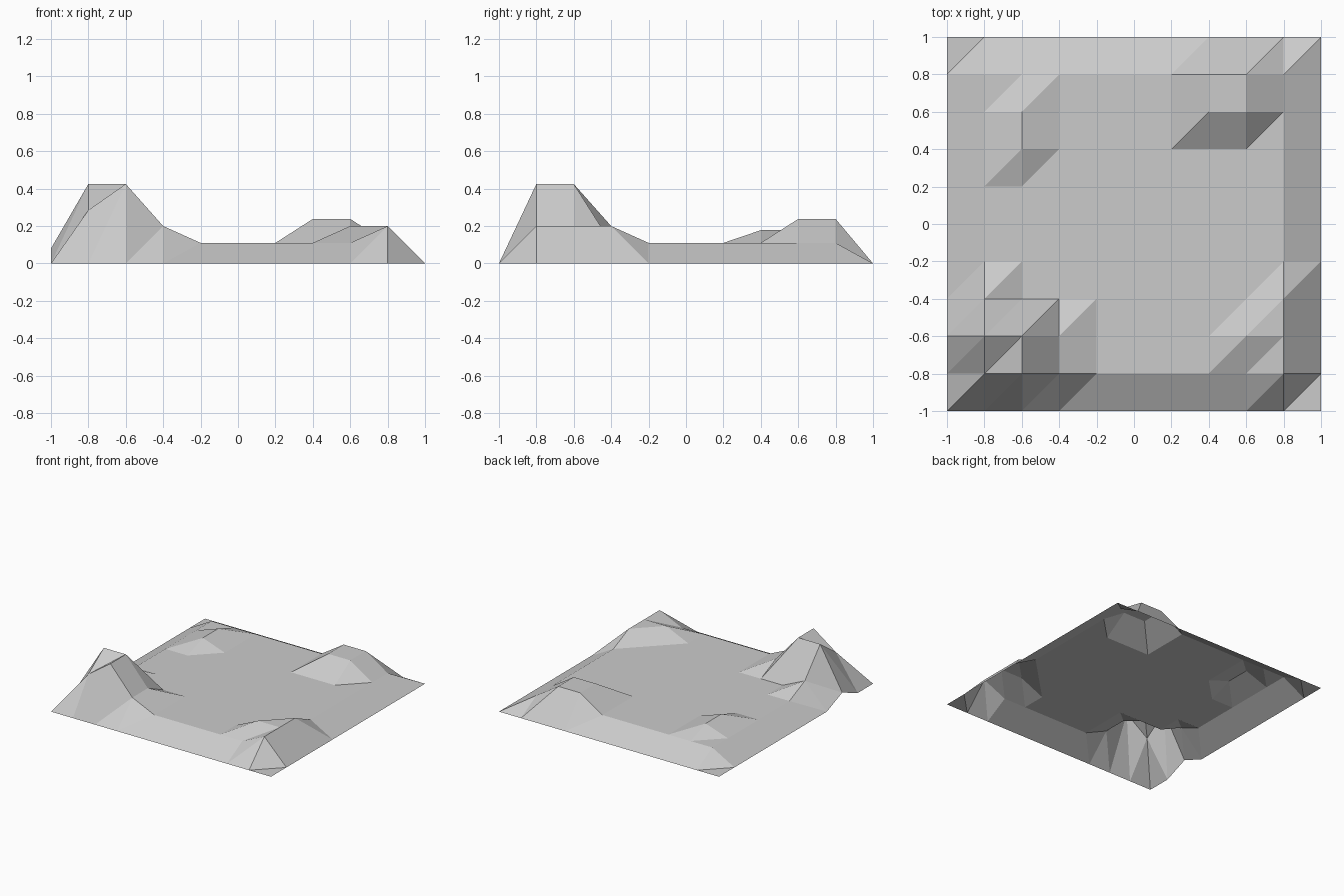
import bpy, bmesh

if "Cube" in bpy.data.objects:
    bpy.data.objects.remove(bpy.data.objects["Cube"])

N = 10            # grid cells per side
STEP = 0.2
PLATEAU = 0.11

# Raised points: height -> grid positions (x, y)
HILLS = {
    0.425: [(-0.8, -0.6), (-0.6, -0.6), (-0.6, -0.8)],              # tall front left hill
    0.285: [(-0.8, -0.8)],
    0.20: [(-0.8, -0.4), (-0.4, -0.6), (-0.4, -0.8),                # its foothills
           (0.8, -0.8), (0.8, -0.6), (0.8, -0.4), (0.6, -0.6)],     # front right hill
    0.08: [(-1.0, -0.6)],
    0.238: [(0.4, 0.6), (0.6, 0.6), (0.4, 0.8), (0.6, 0.8)],        # back right hill
    0.178: [(-0.6, 0.4), (-0.6, 0.6)],                              # back left mound
}


def index(v):
    return round((v + 1) / STEP)


raised = {(index(x), index(y)): z for z, pts in HILLS.items() for x, y in pts}


def height(i, j):
    rim = i in (0, N) or j in (0, N)
    return raised.get((i, j), 0.0 if rim else PLATEAU)


# Terrain sheet, every cell split along the same diagonal
bm = bmesh.new()
v = {(i, j): bm.verts.new((-1 + i * STEP, -1 + j * STEP, height(i, j)))
     for i in range(N + 1) for j in range(N + 1)}
for i in range(N):
    for j in range(N):
        a, b, c, d = v[i, j], v[i + 1, j], v[i + 1, j + 1], v[i, j + 1]
        bm.faces.new((a, b, c))
        bm.faces.new((a, c, d))

mesh = bpy.data.meshes.new("terrain")
bm.to_mesh(mesh)
bm.free()
bpy.context.collection.objects.link(bpy.data.objects.new("terrain", mesh))
